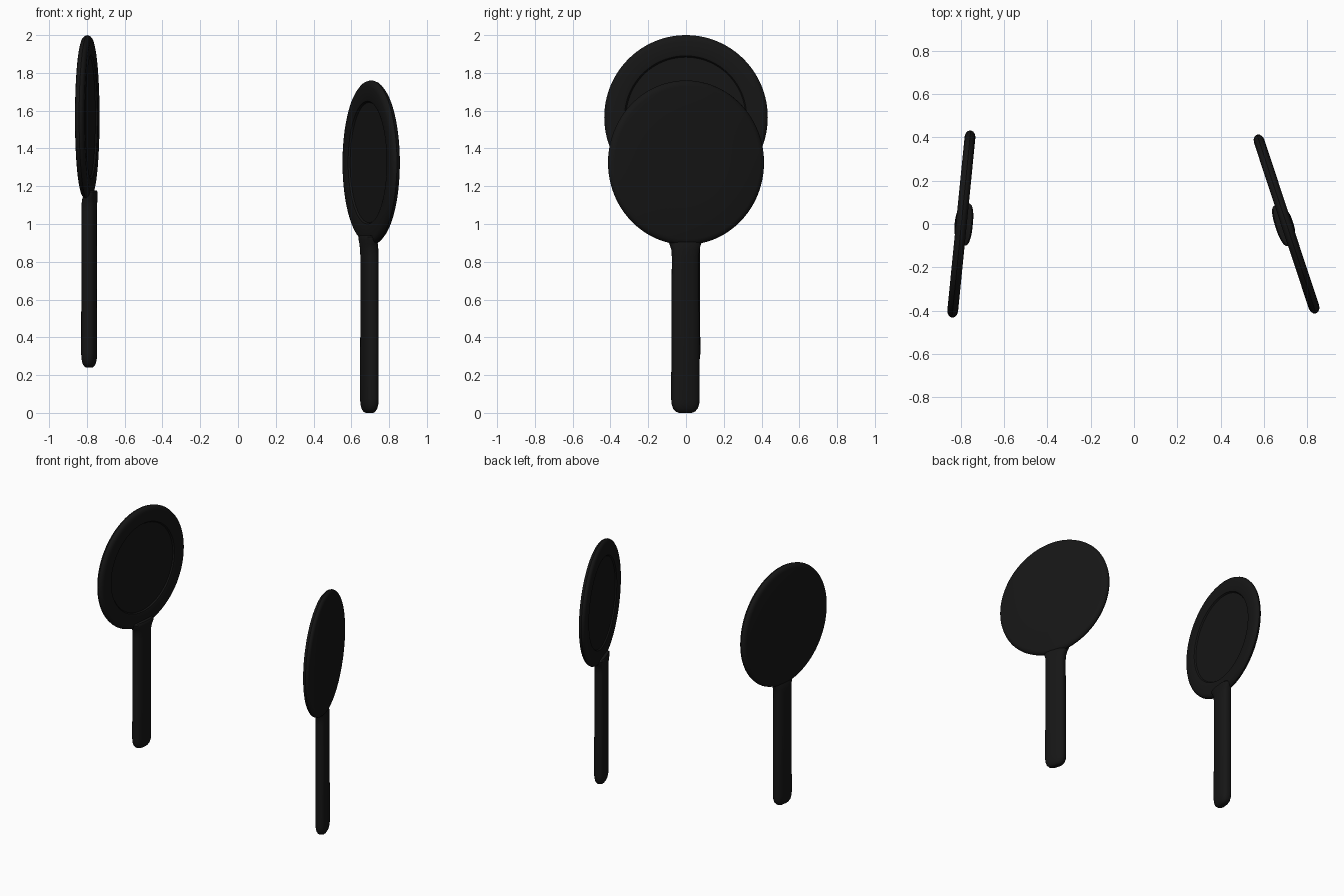
import bpy, bmesh, math
from mathutils import Matrix

if "Cube" in bpy.data.objects:
    bpy.data.objects.remove(bpy.data.objects["Cube"])

black = bpy.data.materials.new("black_plastic")
black.diffuse_color = (0.008, 0.008, 0.008, 1)
black.use_nodes = True
black.node_tree.nodes["Principled BSDF"].inputs["Base Color"].default_value = black.diffuse_color


def make_object(name, bm, matrix):
    bmesh.ops.recalc_face_normals(bm, faces=bm.faces)
    mesh = bpy.data.meshes.new(name)
    bm.to_mesh(mesh)
    bm.free()
    mesh.materials.append(black)
    ob = bpy.data.objects.new(name, mesh)
    ob.matrix_world = matrix
    bpy.context.collection.objects.link(ob)
    bpy.ops.object.select_all(action='DESELECT')
    ob.select_set(True)
    bpy.context.view_layer.objects.active = ob
    bpy.ops.object.shade_smooth_by_angle(angle=math.radians(35))


def loft(rings):
    """Skin a list of closed point rings and cap both ends."""
    bm = bmesh.new()
    rows = [[bm.verts.new(p) for p in ring] for ring in rings]
    n = len(rows[0])
    for a, b in zip(rows, rows[1:]):
        for i in range(n):
            j = (i + 1) % n
            bm.faces.new((a[i], a[j], b[j], b[i]))
    bm.faces.new(rows[0])
    bm.faces.new(rows[-1])
    return bm


def circle(r, x, n=96):
    return [(x, r * math.cos(2 * math.pi * i / n), r * math.sin(2 * math.pi * i / n))
            for i in range(n)]


def rounded_section(z, x, half_x, half_y, n=40):
    pts = []
    for i in range(n):
        a = 2 * math.pi * i / n
        c, s = math.cos(a), math.sin(a)
        pts.append((x + half_x * math.copysign(abs(c) ** 0.75, c),
                    half_y * math.copysign(abs(s) ** 0.75, s), z))
    return pts


# Paddle head: radius and depth, from flat back, round the rim, to recessed front
HEAD = [(0.2, -0.025), (0.405, -0.025), (0.42, -0.021), (0.431, -0.012), (0.435, 0),
        (0.431, 0.012), (0.42, 0.021), (0.405, 0.025), (0.335, 0.024), (0.325, 0.021),
        (0.318, 0.012), (0.2, 0.012)]

# Handle: height relative to head centre, depth offset, half thickness, half width
HANDLE = [(-1.325, 0.01, 0.016, 0.035), (-1.318, 0.01, 0.026, 0.052),
          (-1.303, 0.01, 0.034, 0.066), (-1.28, 0.01, 0.039, 0.074),
          (-1.25, 0.01, 0.041, 0.077), (-0.9, 0.01, 0.040, 0.075),
          (-0.5, 0.01, 0.040, 0.073), (-0.46, 0.011, 0.040, 0.076),
          (-0.43, 0.014, 0.038, 0.086), (-0.41, 0.019, 0.034, 0.097),
          (-0.395, 0.023, 0.029, 0.098), (-0.387, 0.025, 0.022, 0.085)]


def paddle(side, x, z, yaw):
    m = Matrix.Translation((x, 0, z)) @ Matrix.Rotation(math.radians(yaw), 4, 'Z')
    make_object(side + "_paddle_head", loft([circle(r, d) for r, d in HEAD]), m)
    make_object(side + "_paddle_handle", loft([rounded_section(*s) for s in HANDLE]), m)


paddle("left", -0.798, 1.565, -5.7)
paddle("right", 0.705, 1.325, 198.3)
